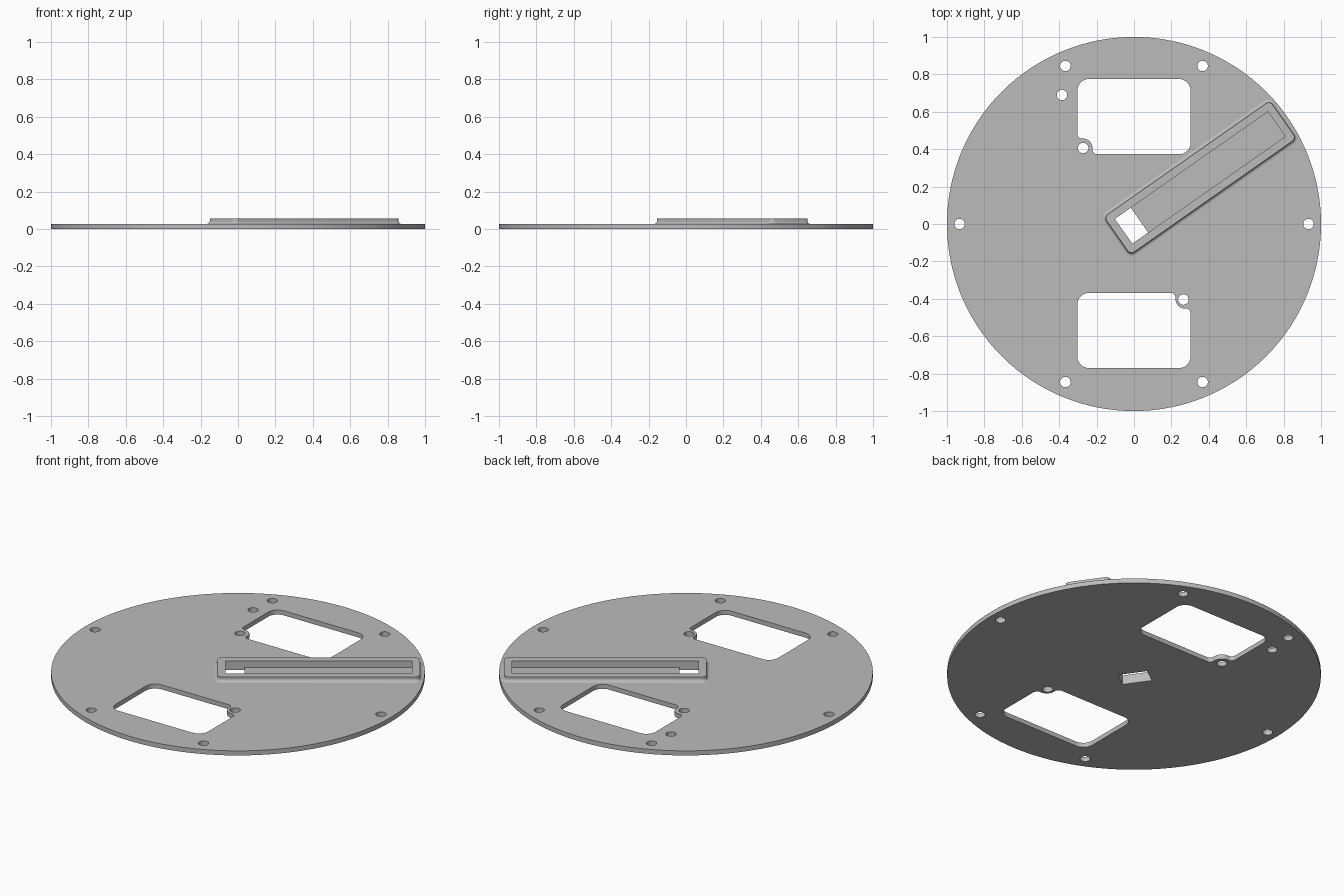
import bpy, bmesh, math
from mathutils import Vector, Matrix

cube = bpy.data.objects.get("Cube")
if cube:
    bpy.data.objects.remove(cube, do_unlink=True)

PLATE_TOP, RIM_TOP, FLOOR_TOP = 0.027, 0.055, 0.016
SLOT_TURN = Matrix.Rotation(math.radians(35), 2)

grey = bpy.data.materials.new("matte grey")
grey.use_nodes = True
colour = (0.5, 0.5, 0.5, 1)
grey.diffuse_color = colour
grey.node_tree.nodes["Principled BSDF"].inputs["Base Color"].default_value = colour


def circle(x, y, r, n):
    return [Vector((x + r * math.cos(math.tau * i / n), y + r * math.sin(math.tau * i / n)))
            for i in range(n)]


def rounded(corners, n=8):
    """Outline through (x, y, radius) right-angle corners, each one filleted."""
    pts = []
    for i, (x, y, r) in enumerate(corners):
        p = Vector((x, y))
        a = (Vector(corners[i - 1][:2]) - p).normalized()
        b = (Vector(corners[(i + 1) % len(corners)][:2]) - p).normalized()
        for k in range(n + 1):
            t = math.pi / 2 * k / n
            pts.append(p + r * (a * (1 - math.sin(t)) + b * (1 - math.cos(t))))
    return pts


def rectangle(x0, x1, y0, y1, r=0.0):
    return rounded([(x0, y0, r), (x1, y0, r), (x1, y1, r), (x0, y1, r)])


def finish(name, mesh):
    bm = bmesh.new()
    bm.from_mesh(mesh)
    bmesh.ops.remove_doubles(bm, verts=bm.verts, dist=1e-5)
    bmesh.ops.recalc_face_normals(bm, faces=bm.faces)
    bm.to_mesh(mesh)
    bm.free()
    mesh.materials.clear()
    mesh.materials.append(grey)
    obj = bpy.data.objects.new(name, mesh)
    bpy.context.collection.objects.link(obj)
    bpy.ops.object.select_all(action='DESELECT')
    obj.select_set(True)
    bpy.context.view_layer.objects.active = obj
    bpy.ops.object.shade_smooth_by_angle(angle=math.radians(35))
    return obj


def sheet(name, outlines, z0, z1):
    """Flat slab from an outer outline with holes, as an extruded curve."""
    curve = bpy.data.curves.new(name + " outline", 'CURVE')
    curve.dimensions = '2D'
    curve.fill_mode = 'BOTH'
    curve.extrude = (z1 - z0) / 2
    for pts in outlines:
        spline = curve.splines.new('POLY')
        spline.points.add(len(pts) - 1)
        for sp, p in zip(spline.points, pts):
            sp.co = (p.x, p.y, 0, 1)
        spline.use_cyclic_u = True
    temp = bpy.data.objects.new(name + " temp", curve)
    bpy.context.collection.objects.link(temp)
    graph = bpy.context.evaluated_depsgraph_get()
    mesh = bpy.data.meshes.new_from_object(temp.evaluated_get(graph))
    bpy.data.objects.remove(temp, do_unlink=True)
    bpy.data.curves.remove(curve)
    mesh.transform(Matrix.Translation((0, 0, (z0 + z1) / 2)))
    return finish(name, mesh)


def turned(pts):
    return [SLOT_TURN @ p for p in pts]


# Windows: rounded rectangles with one corner stepped around a screw boss
W, R, S = 0.302, 0.06, 0.025
window = [(-W, 0.775, R), (-W, 0.457, S), (-0.222, 0.457, 0.05),
          (-0.222, 0.373, S), (W, 0.373, R), (W, 0.775, R)]
back_window = rounded(window)
front_window = [Vector((-p.x, -p.y + 0.005)) for p in back_window]

# Screw holes
holes = [(sx * 0.367, sy * 0.845) for sx in (-1, 1) for sy in (-1, 1)]
holes += [(-0.933, 0), (0.933, 0), (-0.385, 0.69), (-0.272, 0.406), (0.264, -0.404)]

# Round base plate with all openings
U0, U1, V = -0.068, 0.931, 0.081
slot = turned(rectangle(U0, U1, -V, V))[::9]
sheet("base_plate",
      [circle(0, 0, 1, 128), back_window, front_window, slot]
      + [circle(x, y, 0.028, 24) for x, y in holes], 0, PLATE_TOP)

# Sunken slot floor, leaving the through hole at its inner end
sheet("slot_floor", [turned(rectangle(0.036, U1, -V, V))[::9]], 0, FLOOR_TOP)

# Raised rim around the slot, with a concave fillet down to the plate
WALL, CORNER, FLARE = 0.042, 0.025, 0.017


def rim_loop(grow, radius, z):
    pts = turned(rectangle(U0 - grow, U1 + grow, -V - grow, V + grow, radius))
    return [(p.x, p.y, z) for p in pts]


loops = [rim_loop(0, 0, PLATE_TOP), rim_loop(0, 0, RIM_TOP), rim_loop(WALL, CORNER, RIM_TOP)]
for k in range(7):
    t = math.pi / 2 * k / 6
    out = FLARE * (1 - math.cos(t))
    loops.append(rim_loop(WALL + out, CORNER + out, PLATE_TOP + FLARE * (1 - math.sin(t))))

bm = bmesh.new()
rings = [[bm.verts.new(p) for p in loop] for loop in loops]
for low, high in zip(rings, rings[1:]):
    for i in range(len(low)):
        j = (i + 1) % len(low)
        bm.faces.new((low[i], low[j], high[j], high[i]))
rim_mesh = bpy.data.meshes.new("slot_rim")
bm.to_mesh(rim_mesh)
bm.free()
rim = finish("slot_rim", rim_mesh)
